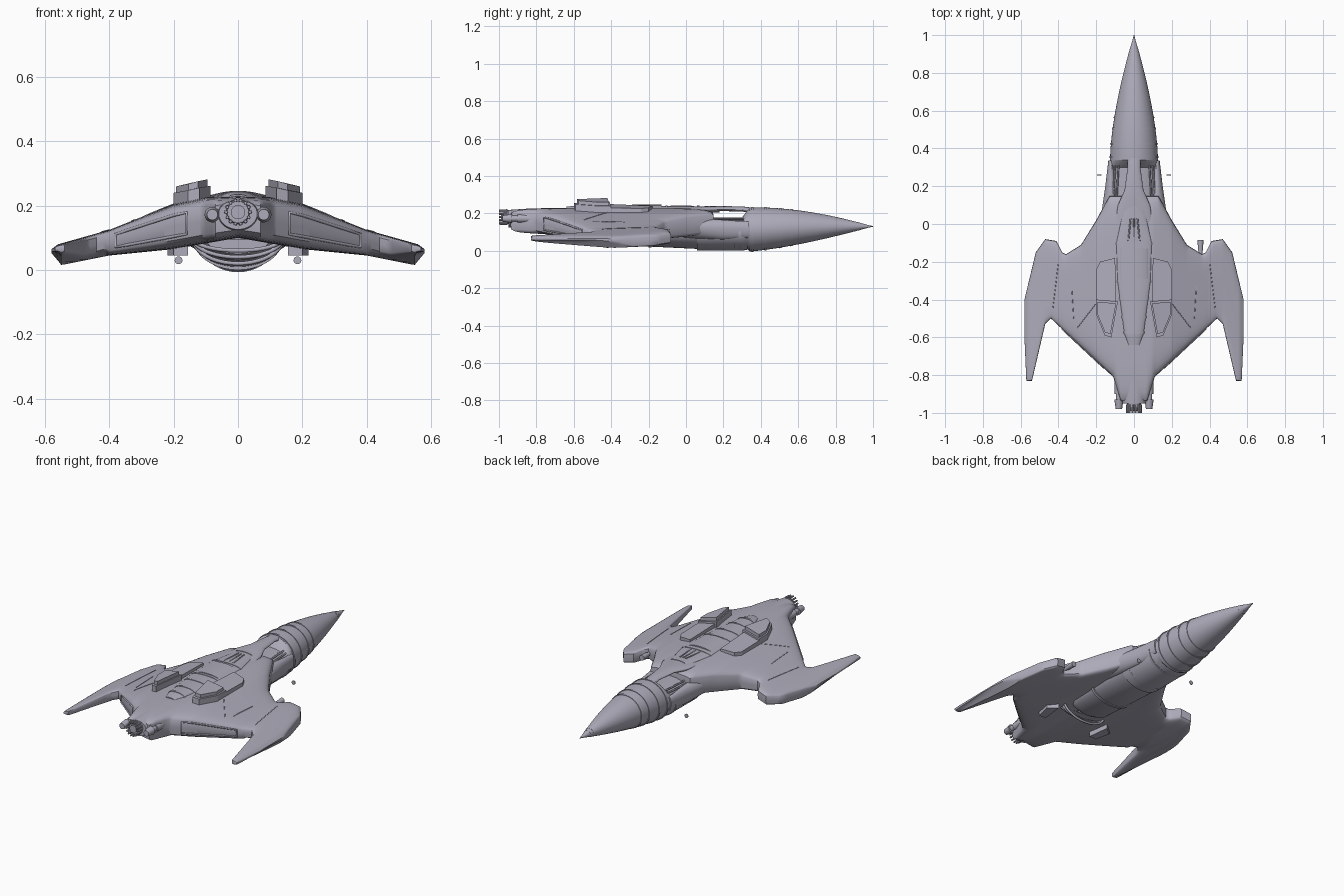
import bpy, bmesh, math

default_cube = bpy.data.objects.get("Cube")
if default_cube:
    bpy.data.objects.remove(default_cube, do_unlink=True)

# One hull colour
hull_grey = bpy.data.materials.new("lilac_grey")
hull_grey.use_nodes = True
hull_grey.diffuse_color = (0.42, 0.41, 0.49, 1)
shader = hull_grey.node_tree.nodes["Principled BSDF"]
shader.inputs["Base Color"].default_value = hull_grey.diffuse_color


def link(name, data):
    data.materials.append(hull_grey)
    bpy.context.collection.objects.link(bpy.data.objects.new(name, data))


def skin(name, rings, angle=32):
    """Joins closed rings of points and caps both ends."""
    bm = bmesh.new()
    rows = [[bm.verts.new(point) for point in ring] for ring in rings]
    for near, far in zip(rows, rows[1:]):
        for i in range(len(near)):
            bm.faces.new((near[i - 1], near[i], far[i], far[i - 1]))
    bm.faces.new(rows[0])
    bm.faces.new(rows[-1])
    bmesh.ops.recalc_face_normals(bm, faces=bm.faces[:])
    for face in bm.faces:
        face.smooth = True
    mesh = bpy.data.meshes.new(name)
    bm.to_mesh(mesh)
    bm.free()
    mesh.set_sharp_from_angle(angle=math.radians(angle))
    link(name, mesh)


def circle(count):
    for i in range(count):
        angle = math.tau * i / count
        yield math.cos(angle), math.sin(angle)


def oval(y, half_width, centre, rise, drop, x=0, count=40):
    return [(x + half_width * c, y, centre + s * (rise if s > 0 else drop)) for c, s in circle(count)]


def loft(name, sections, x=0):
    """Each section: y, half width, centre height, rise above it, drop below it."""
    skin(name, [oval(*section, x=x) for section in sections])


def barrel(name, x, z, rear, fore, radius, taper=1, count=24):
    tip = radius * taper
    skin(name, [oval(rear, tip, z, tip, tip, x, count), oval(fore, radius, z, radius, radius, x, count)])


def prism(name, top, depth):
    """Plate with the given upper outline, extruded straight down."""
    skin(name, [top, [(x, y, z - depth) for x, y, z in top]], angle=20)


def tube(name, points, radius, closed=False):
    curve = bpy.data.curves.new(name, "CURVE")
    curve.dimensions = "3D"
    curve.bevel_depth = radius
    curve.bevel_resolution = 1
    spline = curve.splines.new("POLY")
    spline.points.add(len(points) - 1)
    for target, point in zip(spline.points, points):
        target.co = (*point, 1)
    spline.use_cyclic_u = closed
    link(name, curve)


def mix(a, b, t):
    return a + (b - a) * t


def lookup(table, x):
    for (start, *first), (end, *last) in zip(table, table[1:]):
        if x <= end:
            return [mix(p, q, (x - start) / (end - start)) for p, q in zip(first, last)]
    return table[-1][1:]


# Hull edges against distance from the centre line
REAR = [(0, -.94), (.07, -.94), (.11, -.81), (.44, -.5), (.47, -.53), (.54, -.83), (.57, -.83), (.58, -.6)]
FORE = [(0, .15), (.13, .15), (.2, .02), (.28, -.11), (.36, -.16), (.38, -.15), (.41, -.09), (.47, -.08),
        (.52, -.15), (.58, -.4)]
UPPER = [(0, .23), (.1, .227), (.2, .205), (.4, .125), (.56, .08), (.58, .065)]
LOWER = [(0, .1), (.2, .065), (.4, .045), (.55, .015), (.58, .05)]


def hull_point(x, along, height):
    rear, fore, top, low = [lookup(table, abs(x))[0] for table in (REAR, FORE, UPPER, LOWER)]
    y = mix(rear, fore, along)
    # Prongs thin out from below
    if abs(x) > .4:
        low += min(max(0, -.4 - y) * .08, (top - low) / 2)
    return x, y, mix(low, top, height)


def soft(value, power):
    return .5 + .5 * math.copysign(abs(value) ** power, value)


def on_top(x, y):
    rear, fore = lookup(REAR, x)[0], lookup(FORE, x)[0]
    along = (y - rear) / (fore - rear)
    sine = math.sqrt(1 - (2 * along - 1) ** 4)
    return hull_point(x, along, soft(sine, .3))


stations = [i / 100 for i in range(-58, 59)]
skin("wing_hull", [[hull_point(x, soft(c, .5), soft(s, .3)) for c, s in circle(32)] for x in stations], angle=38)


# Long pointed boom
def boom_section(y, swell=1):
    u = (y - .34) / .66
    radius = max(.127 * (1 - u ** 1.6), .002) * swell
    return y, radius, .13 - .02 * (1 - u) ** 2, radius * .95, radius * .9


loft("boom_nose", [boom_section(mix(.34, 1, (i / 24) ** .8)) for i in range(25)])
for y in (.35, .42, .5, .56, .9, .92):
    loft("boom_band", [boom_section(y, 1.03), boom_section(y + .01, 1.03)])

# Flattened saddle behind it, and the belly fairing
loft("boom_saddle", [(.06, .14, .1, .078, .1), (.3, .137, .1, .078, .1), (.33, .132, .11, .11, .104),
                     (.34, .127, .11, .12, .114)])
loft("belly_fairing", [(-.4, .1, .1, .03, .05), (-.36, .125, .1, .04, .07), (.06, .14, .1, .078, .09)])
for y in (.1, .28, -.2):
    loft("belly_band", [(end, .141, .1, .078, .1 if y > 0 else .082) for end in (y, y + .015)])

# Ribbed arcs at the inner end of the belly fairing
for i in range(3):
    depth = .08 - .02 * i
    tube("belly_rib", [(.14 * c, -.42 - .02 * i, .1 + depth * s) for c, s in circle(40) if s <= .01], .007)

# Neck bridge above the saddle
loft("neck_bridge", [(.5, .012, .195, .012, .02), (.42, .04, .207, .015, .02), (.3, .034, .22, .017, .01),
                     (.18, .05, .222, .017, .01), (.1, .085, .222, .016, .03), (0, .1, .215, .014, .02)])

# Raised spine with canopy, cross frames and vent slats
SPINE = [(-.64, .03, .01), (-.58, .052, .018), (-.3, .088, .016), (-.1, .094, .014), (.16, .036, .012), (.18, .03, .003)]


def spine_section(y, grow=0):
    width, rise = lookup(SPINE, y)
    return y, width + grow, .225, rise + grow, .02


loft("spine", [spine_section(mix(-.64, .18, i / 40)) for i in range(41)])
loft("canopy", [(y, .08, .226, .02, .01) for y in (-.29, -.13)])
for y in (-.58, -.5, -.4, -.31, -.11, .06):
    loft("spine_frame", [spine_section(end, .003) for end in (y, y + .012)])
for x in (-.03, 0, .03):
    tube("spine_slat", [(x, -.09, .237), (x * .6, .03, .239)], .004)

# Parts found on both sides
for name, sign in (("left", 1), ("right", -1)):

    def mirrored(points):
        return [(sign * x, y, z) for x, y, z in points]

    loft(name + "_shoulder", [(.335, .014, .12, .035, .05), (.2, .03, .12, .045, .06), (.06, .05, .125, .05, .06),
                              (-.1, .07, .13, .04, .05)], x=sign * .122)
    for i in range(3):
        x, z = .082 + i * .018, .172 - i * .009
        tube(name + "_saddle_rib", mirrored([(x, .31, z), (x + .01, .14, z)]), .005)

    # Raised dorsal plates
    prism(name + "_fore_plate", mirrored([(.1, -.18, .24), (.18, -.2, .23), (.2, -.24, .226), (.2, -.42, .23),
                                          (.095, -.42, .25)]), .035)
    for part, lift, inset in (("_aft_plate", 0, 0), ("_aft_cap", .02, .15)):
        outline = [(.085, -.41, .262), (.2, -.4, .24), (.2, -.48, .24), (.155, -.59, .248), (.12, -.6, .256)]
        prism(name + part, mirrored([(mix(x, .15, inset), mix(y, -.48, inset), z + lift) for x, y, z in outline]), .04)

    # Rear edge panel frame
    steps = [mix(.16, .38, i / 6) for i in range(7)]
    frame = [hull_point(x, 0.003, .75) for x in steps] + [hull_point(x, 0.003, .28) for x in reversed(steps)]
    tube(name + "_edge_panel", mirrored(frame), .005, closed=True)

    # Panel seams on the wing
    for start, end in (((.2, -.42), (.3, -.55)), ((.33, -.33), (.32, -.5)), ((.4, -.2), (.43, -.45))):
        seam = [on_top(*(mix(p, q, i / 8) for p, q in zip(start, end))) for i in range(9)]
        tube(name + "_seam", mirrored(seam), .002)

    # Belly blocks and small discs
    prism(name + "_belly_block", mirrored([(.155, -.56, .09), (.2, -.56, .09), (.22, -.47, .09), (.17, -.43, .09)]), .045)
    barrel(name + "_disc", sign * .185, .03, .258, .262, .012)

    # Side thrusters
    barrel(name + "_thruster_body", sign * .08, .172, -.9, -.8, .022)
    barrel(name + "_thruster_neck", sign * .08, .172, -.94, -.88, .016)
    barrel(name + "_thruster_bell", sign * .08, .172, -.98, -.93, .024, taper=.7)

# Tail block and main nozzle
loft("tail_block", [(-.95, .06, .176, .042, .05), (-.85, .085, .167, .058, .062), (-.75, .11, .165, .06, .06)])
barrel("main_nozzle", 0, .18, -.975, -.93, .04, taper=.85)
barrel("nozzle_core", 0, .18, -.99, -.95, .022)
for c, s in circle(14):
    barrel("nozzle_tooth", .037 * c, .18 + .037 * s, -1, -.955, .006, taper=.8, count=8)

# Gun capsule in the left forward notch
barrel("notch_gun_body", .352, .1, -.14, -.085, .016, taper=.8)
barrel("notch_gun_stem", .352, .1, -.18, -.13, .01)
